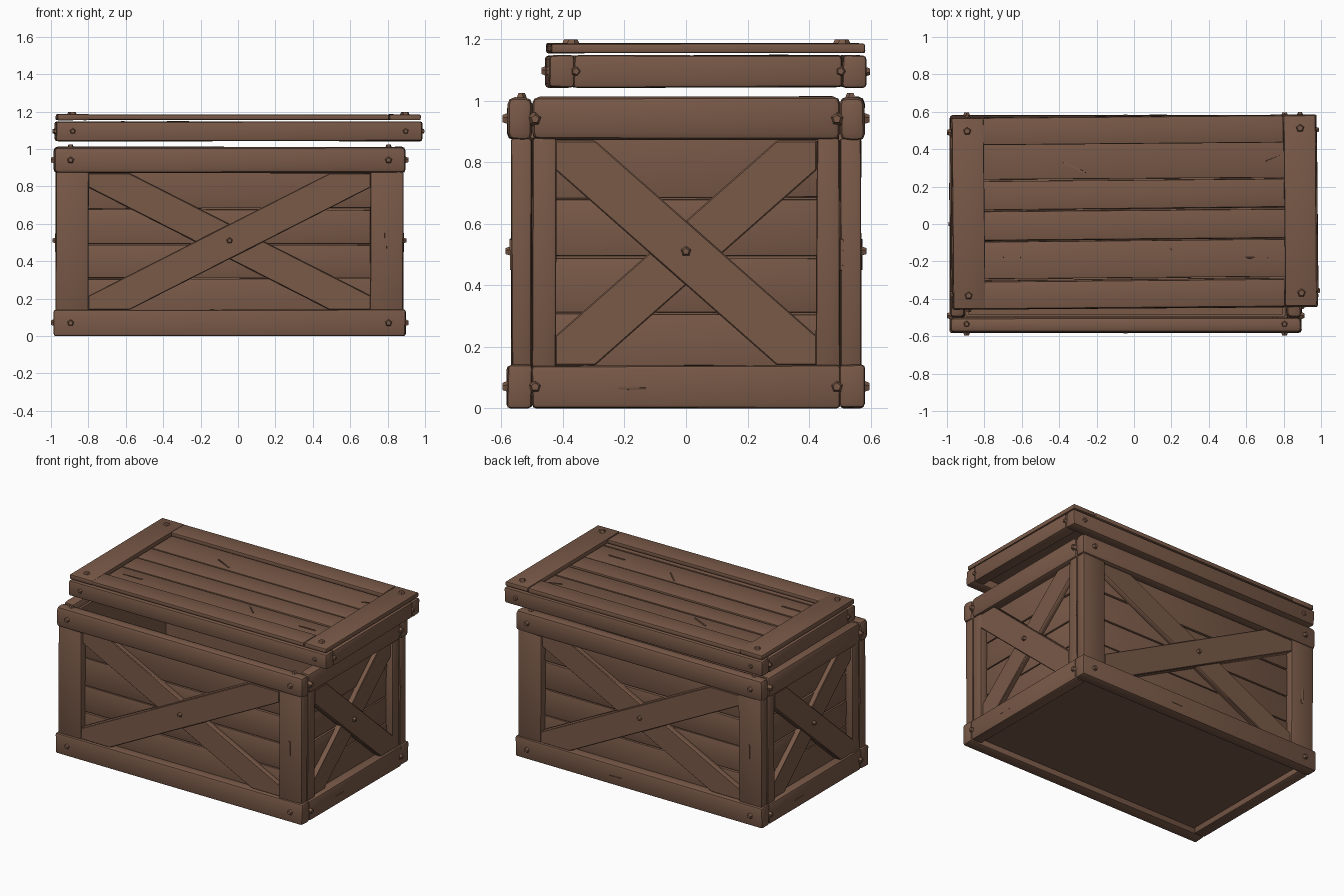
import bpy, bmesh, math, random
from mathutils import Matrix, Vector

if "Cube" in bpy.data.objects:
    bpy.data.objects.remove(bpy.data.objects["Cube"])

random.seed(4)
wood = bpy.data.materials.new("brown wood")
wood.diffuse_color = (0.190, 0.100, 0.064, 1)
wood.use_nodes = True
wood.node_tree.nodes["Principled BSDF"].inputs["Base Color"].default_value = wood.diffuse_color


def finish(name, bm, mat, bevel=0.0, segs=2):
    """Turn a bmesh into a smooth-shaded, optionally bevelled wooden part."""
    bmesh.ops.recalc_face_normals(bm, faces=bm.faces)
    if bevel:
        bmesh.ops.bevel(bm, geom=bm.edges[:], offset=bevel, segments=segs,
                        profile=0.5, affect='EDGES')
    bm.transform(mat)
    me = bpy.data.meshes.new(name)
    bm.to_mesh(me)
    bm.free()
    me.materials.append(wood)
    ob = bpy.data.objects.new(name, me)
    bpy.context.collection.objects.link(ob)
    bpy.context.view_layer.objects.active = ob
    ob.select_set(True)
    bpy.ops.object.shade_smooth_by_angle(angle=math.radians(35))
    ob.select_set(False)
    return ob


def board(name, x, y, z, mat=Matrix(), bevel=0.01, wobble=0.003):
    """Box between the given ranges with slightly uneven corners."""
    bm = bmesh.new()
    bmesh.ops.create_cube(bm, size=1)
    for v in bm.verts:
        v.co = [sum(r) / 2 + c * (r[1] - r[0]) + random.uniform(-wobble, wobble)
                for c, r in zip(v.co, (x, y, z))]
        v.co.z = max(v.co.z, 0)
    return finish(name, bm, mat, bevel)


def brace(name, w, z0, z1, a, b, flip, y0, y1, mat):
    """Diagonal bar whose ends are cut to the corners of the opening."""
    zc, h = (z0 + z1) / 2, (z1 - z0) / 2
    pts = [(-w, -h), (-w + a, -h), (w, h - b), (w, h), (w - a, h), (-w, -h + b)]
    bm = bmesh.new()
    f = bm.faces.new([bm.verts.new((u * flip, y0, zc + v)) for u, v in pts])
    out = bmesh.ops.extrude_face_region(bm, geom=[f])
    bmesh.ops.translate(bm, vec=(0, y1 - y0, 0),
                        verts=[g for g in out['geom'] if isinstance(g, bmesh.types.BMVert)])
    return finish(name, bm, mat, 0.004, 1)


def nail(name, loc, normal, mat=Matrix(), r=0.026, h=0.016):
    """Squat hand-forged nail head."""
    bm = bmesh.new()
    bmesh.ops.create_cone(bm, cap_ends=True, segments=5, radius1=r, radius2=r * 0.5, depth=h * 2)
    rot = Vector((0, 0, 1)).rotation_difference(Vector(normal)).to_matrix().to_4x4()
    return finish(name, bm, mat @ Matrix.Translation(loc) @ rot)


CX, HX, HY, T = -0.045, 0.94, 0.58, 0.08     # crate centre, half sizes, board thickness
Z0, Z1, TOP = 0.14, 0.87, 1.012              # rail edges and crate height

# Four crate walls, each built facing -y and turned into place
for k, side in enumerate(("front", "right", "back", "left")):
    long_side = k % 2 == 0
    L, D = (HX, HY) if long_side else (HY, HX)
    w = 0.755 if long_side else 0.425          # half width of the opening
    end = L if long_side else L - T            # side boards butt against the long ones
    M = Matrix.Translation((CX, 0, 0)) @ Matrix.Rotation(k * math.pi / 2, 4, 'Z')

    # Rails
    board(side + "_bottom_rail", (-end, end), (-D, -D + T), (0, Z0), M, 0.012)
    board(side + "_top_rail", (-end, end), (-D, -D + T), (Z1, TOP), M, 0.024)
    # Corner posts
    for s in (-1, 1):
        u = sorted((s * (w - 0.002), s * (end - 0.012 if long_side else end)))
        board(side + "_post", u, (-D + 0.012, -D + T), (Z0 - 0.01, Z1 + 0.01), M, 0.01)
    # Horizontal planks over a thin inner lining
    edges = [Z0 - 0.05, 0.31, 0.49, 0.68, Z1 + 0.06]
    for lo, hi in zip(edges, edges[1:]):
        board(side + "_plank", (-w - 0.03, w + 0.03), (-D + 0.06, -D + 0.085),
              (lo + 0.004, hi - 0.004), M, 0.004, 0.003)
    board(side + "_lining", (-L + 0.09, L - 0.09), (-D + 0.083, -D + 0.1), (0.05, 0.97), M, 0, 0)
    # Crossed braces
    a, b = (0.22, 0.075) if long_side else (0.13, 0.095)
    flip = 1 if long_side else -1
    brace(side + "_brace_over", w, Z0, Z1, a, b, flip, -D + 0.012, -D + 0.075, M)
    brace(side + "_brace_under", w, Z0, Z1, a, b, -flip, -D + 0.028, -D + 0.075, M)
    # Nails at the corners and the crossing
    for s in (-1, 1):
        for z in (0.07, 0.94):
            nail(side + "_nail", (s * (L - 0.09), -D, z), (0, -1, 0), M)
        if long_side:
            nail(side + "_top_nail", (s * (L - 0.09), -D + 0.045, TOP - 0.004), (0, 0, 1), M, 0.024)
    nail(side + "_centre_nail", (0, -D + 0.01, 0.51), (0, -1, 0), M, 0.022)
    # Raised splinters on rails and posts
    board(side + "_splinter", (w + 0.075, w + 0.085), (-D + 0.008, -D + 0.014), (0.45, 0.55), M, 0, 0.002)
    board(side + "_splinter", (-0.22, -0.13), (-D - 0.003, -D + 0.003), (0.06, 0.066), M, 0, 0.002)

# Crate floor, set up inside the bottom rails
board("floor", (CX - HX + 0.07, CX + HX - 0.07), (-HY + 0.07, HY - 0.07), (0.04, 0.07), bevel=0, wobble=0)

# Lid, shifted back and slightly turned
LID = Matrix.Translation((0.002, 0.064, 0)) @ Matrix.Rotation(math.radians(0.5), 4, 'Z')
LX, LY = 0.978, 0.516
for s in (-1, 1):
    # Lower rim
    board("lid_long_rim", (-LX, LX), sorted((s * LY, s * (LY - T))), (1.043, 1.146), LID, 0.012)
    board("lid_short_rim", sorted((s * LX, s * (LX - T))), (-LY + T, LY - T), (1.043, 1.146), LID, 0.012)
    # Raised top frame
    board("lid_long_frame", (-0.808, 0.8), sorted((s * 0.51, s * 0.365)), (1.155, 1.184), LID, 0.007, 0.002)
    board("lid_short_frame", sorted((s * 0.972, s * 0.802)), (-0.51, 0.51), (1.155, 1.186), LID, 0.007, 0.002)
    # Lid nails
    for t in (-1, 1):
        nail("lid_nail", (s * 0.89, t * 0.44, 1.182), (0, 0, 1), LID, 0.032)
        nail("lid_end_nail", (s * (LX - 0.002), t * 0.43, 1.095), (s, 0, 0), LID, 0.022, 0.014)
        nail("lid_edge_nail", (s * 0.89, t * (LY - 0.002), 1.095), (0, t, 0), LID, 0.022, 0.012)

# Lid planks over a thin lining
rows = [-0.45, -0.355, -0.15, 0.015, 0.175, 0.45]
for lo, hi in zip(rows, rows[1:]):
    board("lid_plank", (-0.91, 0.91), (lo + 0.004, hi - 0.004), (1.11, 1.143), LID, 0.004, 0.003)
board("lid_lining", (-0.92, 0.92), (-0.46, 0.46), (1.095, 1.113), LID, 0, 0)

# Splinters on the lid
for x, y, length, turn in ((0.2, -0.21, 0.12, -45), (-0.68, -0.24, 0.14, 0), (-0.32, 0.24, 0.13, -25),
                           (0.65, -0.25, 0.12, 0), (0.75, 0.28, 0.09, 20)):
    R = LID @ Matrix.Translation((x, y, 0)) @ Matrix.Rotation(math.radians(turn), 4, 'Z')
    board("lid_splinter", (-length / 2, length / 2), (-0.004, 0.004), (1.14, 1.147), R, 0, 0.002)
